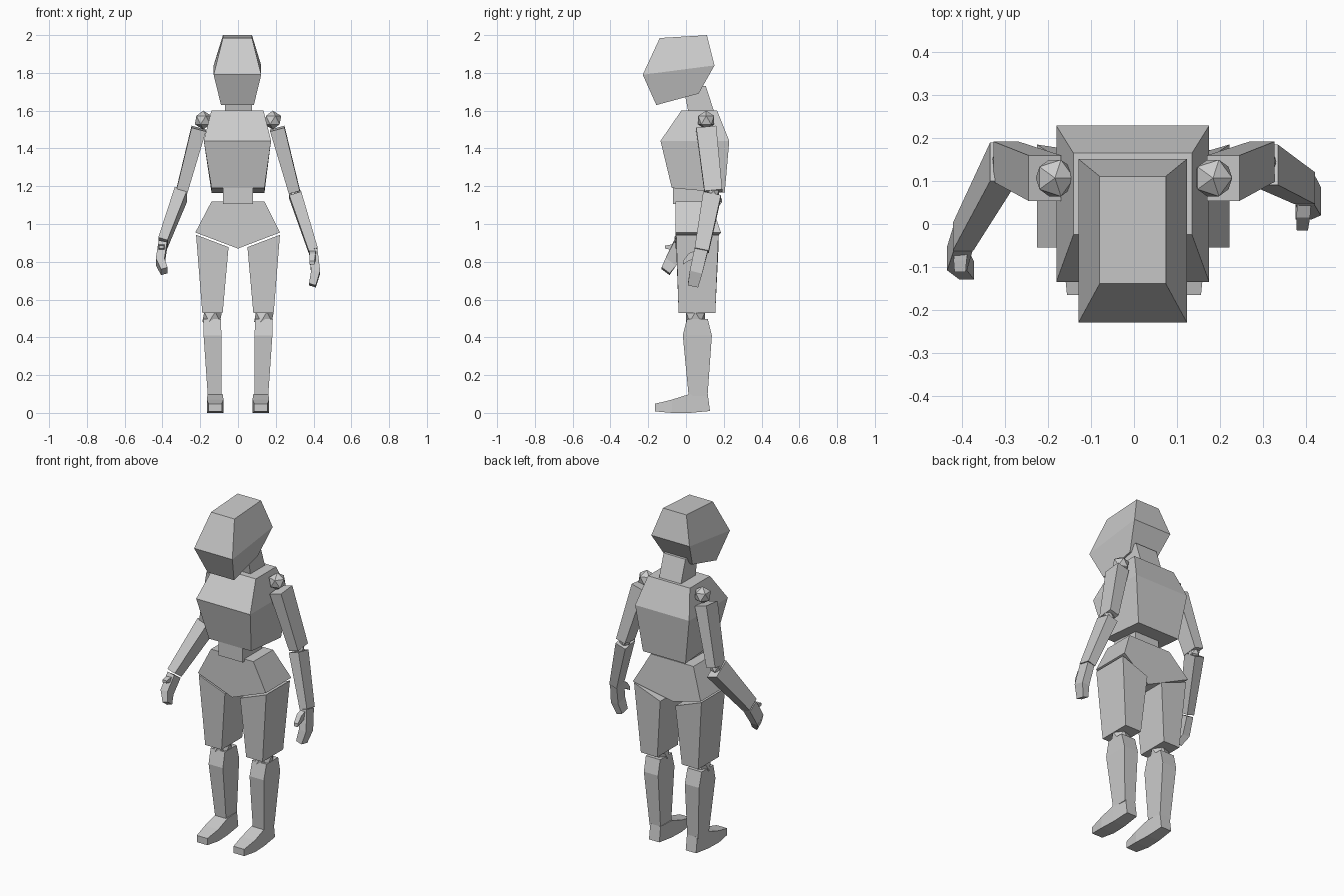
import bpy, bmesh

CORNERS = ((-1, -1), (1, -1), (1, 1), (-1, 1))


def flat(cx, cy, cz, hx, hy, sx=0, sy=0):
    """Rectangular cross-section seen from above; sx, sy tilt it in z."""
    return [(cx + i * hx, cy + j * hy, cz + i * hx * sx + j * hy * sy) for i, j in CORNERS]


def upright(cx, y, hx, z0, z1, lean=0):
    """Rectangular cross-section facing the front; lean shifts its top in y."""
    return [(cx - hx, y, z0), (cx + hx, y, z0), (cx + hx, y + lean, z1), (cx - hx, y + lean, z1)]


def loft(name, *rings):
    bm = bmesh.new()
    loops = [[bm.verts.new(p) for p in r] for r in rings]
    for a, b in zip(loops, loops[1:]):
        for i in range(len(a)):
            j = (i + 1) % len(a)
            bm.faces.new((a[i], a[j], b[j], b[i]))
    bm.faces.new(loops[0])
    bm.faces.new(loops[-1])
    bmesh.ops.recalc_face_normals(bm, faces=bm.faces)
    mesh = bpy.data.meshes.new(name)
    bm.to_mesh(mesh)
    bm.free()
    ob = bpy.data.objects.new(name, mesh)
    bpy.context.collection.objects.link(ob)
    return ob


def ball(name, loc, r):
    bpy.ops.mesh.primitive_ico_sphere_add(subdivisions=1, radius=r, location=loc)
    bpy.context.object.name = name


# Head and neck
loft("head",
     flat(-.003, -.045, 1.66, .087, .112, sy=.27),
     flat(-.003, -.039, 1.815, .126, .19, sy=.13),
     flat(-.003, -.014, 1.992, .077, .125, sy=.06))
loft("neck", flat(.002, .087, 1.57, .072, .07), flat(.002, .045, 1.73, .072, .06))

# Chest and waist
loft("chest",
     flat(0, .065, 1.178, .14, .14, sy=-.09),
     flat(-.003, .047, 1.44, .178, .182),
     flat(-.003, .07, 1.6, .138, .095))
loft("waist", flat(0, .02, 1.105, .08, .09), flat(0, .02, 1.2, .08, .09))


# Pelvis: five-sided front and back with the back folded outwards
def hip_ring(top, mid, low):
    return [(-.14, top, 1.12), (.14, top, 1.12), (.222, mid, .955), (0, low, .87), (-.226, mid, .955)]


pelvis = loft("pelvis", hip_ring(-.055, -.055, -.055), hip_ring(.13, .185, .12))

# Legs, one pass per side
for side, s in (("left", -1), ("right", 1)):
    loft(side + "_thigh",
         flat(s * .136, .06, .91, .086, .112, sx=s * .38),
         flat(s * .135, .058, .53, .054, .097))
    ball(side + "_knee", (s * .137, .05, .508), .058)
    loft(side + "_shin",
         flat(s * .137, .06, .497, .047, .055),
         flat(s * .135, .06, .41, .047, .077),
         flat(s * .124, .064, .09, .036, .05))
    x = s * .121
    loft(side + "_foot",
         upright(x, .127, .034, .01, .1, -.012),
         upright(x, .02, .04, 0, .1),
         upright(x, -.075, .044, 0, .07),
         upright(x, -.165, .035, .008, .048))
    ball(side + "_shoulder", (s * .184, .107, 1.55), .05)

    # Upper arm and elbow
    loft(side + "_upper_arm",
         flat(s * .208, .107, 1.505, .038, .053, s * .27, .1),
         flat(s * .298, .145, 1.172, .029, .047, s * .27, .1))
    ball(side + "_elbow", (s * .3, .145, 1.163), .035)

# Right forearm, hanging nearly straight
loft("right_forearm",
     flat(.303, .138, 1.153, .032, .047, .3, -.2),
     flat(.398, .083, .86, .024, .037, .3, -.2))
loft("right_hand",
     flat(.398, .08, .86, .022, .035, .2, -.2),
     flat(.411, .053, .745, .024, .033, 0, -.25),
     flat(.394, .037, .675, .018, .027, -.3, -.2))
loft("right_thumb",
     upright(.397, .06, .016, .82, .865),
     upright(.394, .015, .016, .805, .845),
     upright(.392, -.015, .013, .785, .805))

# Left forearm, reaching forward
loft("left_forearm",
     flat(-.303, .145, 1.155, .032, .045, -.3, -.69),
     flat(-.398, -.03, .9, .024, .032, -.3, -.69))
loft("left_hand",
     flat(-.398, -.033, .89, .022, .03, -.2, -.65),
     flat(-.412, -.08, .8, .023, .028, 0, -.7),
     flat(-.39, -.108, .75, .017, .021, .3, -.75))
loft("left_thumb",
     upright(-.4, -.045, .016, .85, .895),
     upright(-.405, -.085, .015, .865, .89),
     upright(-.405, -.112, .013, .87, .885))
